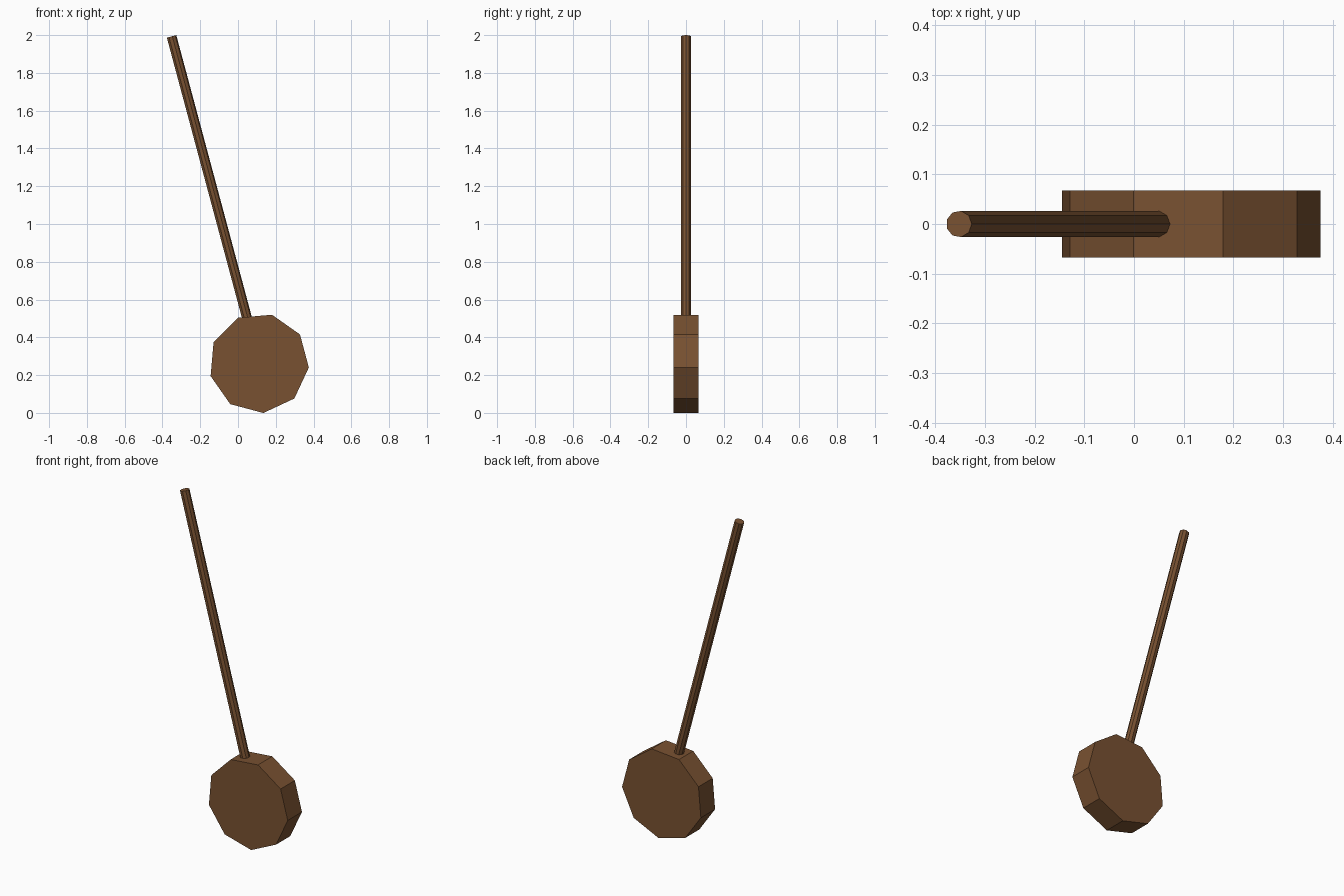
import bpy, math
from mathutils import Vector, Matrix

if "Cube" in bpy.data.objects:
    bpy.data.objects.remove(bpy.data.objects["Cube"])

wood = bpy.data.materials.new("brown wood")
wood.diffuse_color = (0.19, 0.083, 0.031, 1)
wood.use_nodes = True
wood.node_tree.nodes["Principled BSDF"].inputs["Base Color"].default_value = wood.diffuse_color

SIDES = 9
TILT = math.radians(15)
CENTRE = Vector((0.111, 0, 0.2635))   # centre of the disc


def prism(name, radius, start, end, ref, turn=0.0):
    """Nine-sided prism from start to end; first corner lies along ref, turned."""
    axis = (end - start).normalized()
    side = axis.cross(ref)
    verts = []
    for p in (start, end):
        for i in range(SIDES):
            a = turn + 2 * math.pi * i / SIDES
            verts.append(p + radius * (ref * math.cos(a) + side * math.sin(a)))
    faces = [tuple(reversed(range(SIDES))), tuple(range(SIDES, 2 * SIDES))]
    for i in range(SIDES):
        j = (i + 1) % SIDES
        faces.append((i, j, SIDES + j, SIDES + i))
    mesh = bpy.data.meshes.new(name)
    mesh.from_pydata(verts, [], faces)
    mesh.materials.append(wood)
    ob = bpy.data.objects.new(name, mesh)
    bpy.context.collection.objects.link(ob)
    return ob


# Flat disc head, extruded along y
a = math.radians(-5)
prism("disc_head", 0.265, CENTRE + Vector((0, 0.067, 0)), CENTRE - Vector((0, 0.067, 0)),
      Vector((math.cos(a), 0, math.sin(a))))

# Leaning rod pointing at the centre of the disc
axis = Vector((-math.sin(TILT), 0, math.cos(TILT)))
across = Vector((math.cos(TILT), 0, math.sin(TILT)))
prism("rod", 0.0267, CENTRE + axis * 0.22, CENTRE + axis * 1.7905, across)
